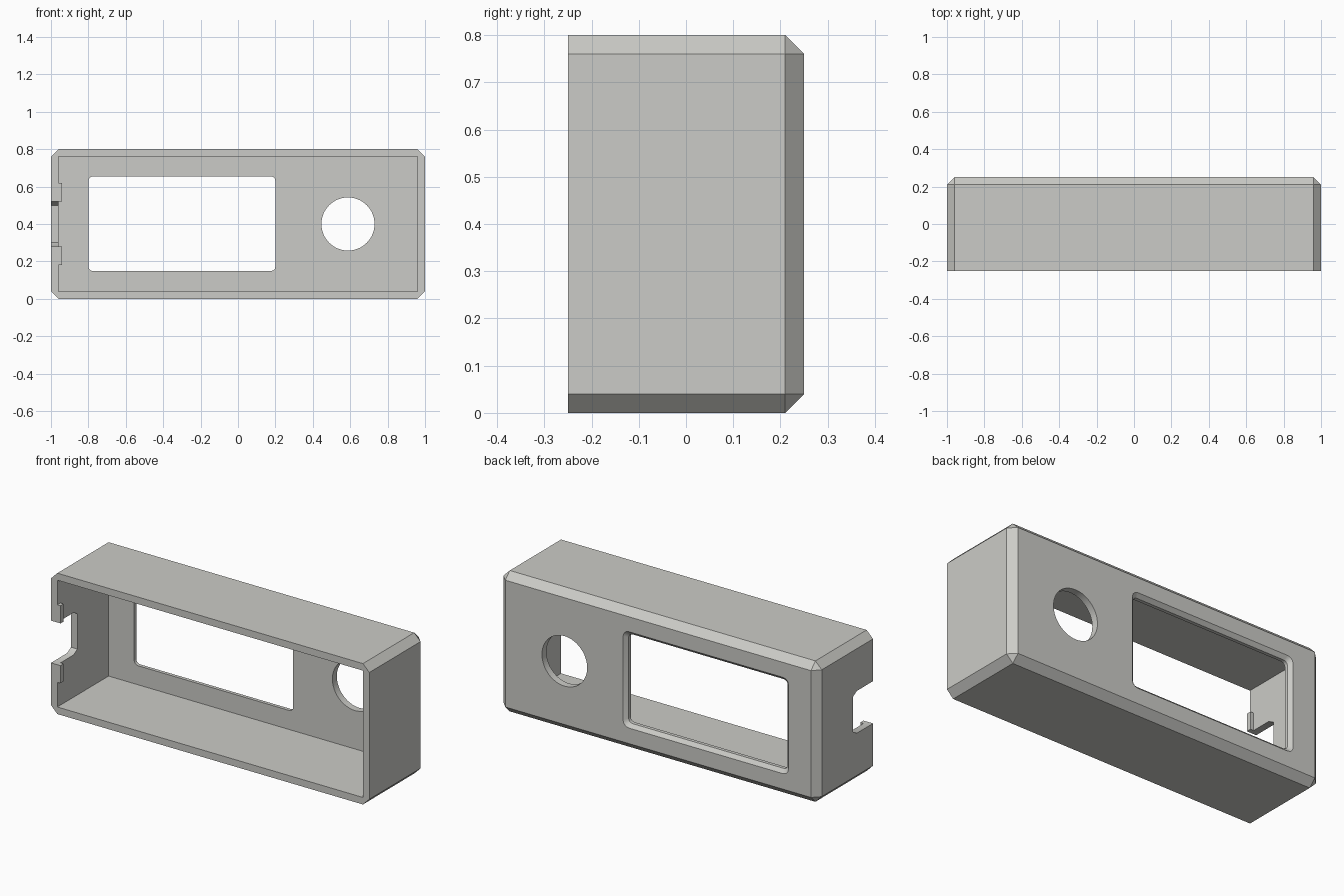
import bpy, bmesh, math

if "Cube" in bpy.data.objects:
    bpy.data.objects.remove(bpy.data.objects["Cube"])

grey = bpy.data.materials.new("warm_grey_plastic")
grey.diffuse_color = (0.6, 0.6, 0.57, 1)
grey.use_nodes = True
grey.node_tree.nodes["Principled BSDF"].inputs["Base Color"].default_value = grey.diffuse_color


def new_object(name, bm):
    bmesh.ops.recalc_face_normals(bm, faces=bm.faces)
    mesh = bpy.data.meshes.new(name)
    bm.to_mesh(mesh)
    bm.free()
    mesh.materials.append(grey)
    obj = bpy.data.objects.new(name, mesh)
    bpy.context.collection.objects.link(obj)
    return obj


def loft(name, rings):
    """Closed solid through rings with equal point counts."""
    bm = bmesh.new()
    loops = [[bm.verts.new(p) for p in ring] for ring in rings]
    n = len(loops[0])
    for a, b in zip(loops, loops[1:]):
        for i in range(n):
            j = (i + 1) % n
            bm.faces.new((a[i], a[j], b[j], b[i]))
    bm.faces.new(loops[0])
    bm.faces.new(loops[-1])
    return new_object(name, bm)


def box(name, x0, x1, y0, y1, z0, z1):
    return loft(name, [[(x0, y, z0), (x1, y, z0), (x1, y, z1), (x0, y, z1)]
                       for y in (y0, y1)])


def combine(target, tool, operation):
    mod = target.modifiers.new(operation, 'BOOLEAN')
    mod.operation = operation
    mod.solver = 'EXACT'
    mod.object = tool
    bpy.context.view_layer.objects.active = target
    bpy.ops.object.modifier_apply(modifier=mod.name)
    bpy.data.objects.remove(tool, do_unlink=True)


def rounded_rect(x0, x1, z0, z1, r, y, steps=3):
    points = []
    for k, (cx, cz) in enumerate([(x1 - r, z1 - r), (x0 + r, z1 - r),
                                  (x0 + r, z0 + r), (x1 - r, z0 + r)]):
        for s in range(steps + 1):
            a = math.pi / 2 * (k + s / steps)
            points.append((cx + r * math.cos(a), y, cz + r * math.sin(a)))
    return points


# Outer body, chamfered everywhere except the front rim
bm = bmesh.new()
bmesh.ops.create_cube(bm, size=1)
for v in bm.verts:
    v.co = (v.co.x * 2, v.co.y * 0.5, v.co.z * 0.8 + 0.4)
edges = [e for e in bm.edges if max(v.co.y for v in e.verts) > 0]
bmesh.ops.bevel(bm, geom=edges, offset=0.04, segments=1, affect='EDGES')
shell = new_object("housing_shell", bm)

# Open front cavity
combine(shell, box("cavity", -0.96, 0.96, -0.4, 0.21, 0.04, 0.76), 'DIFFERENCE')

# Display window, flared on the outer face of the back wall
window = [(0.0, 0.1), (0.0, 0.23), (0.02, 0.25), (0.02, 0.3)]
combine(shell, loft("window", [
    rounded_rect(-0.8 - g, 0.2 + g, 0.148 - g, 0.655 + g, 0.025 + g / 2, y)
    for g, y in window]), 'DIFFERENCE')

# Round opening
combine(shell, loft("round_hole", [
    [(0.588 + 0.142 * math.cos(i * math.tau / 64), y,
      0.4 + 0.142 * math.sin(i * math.tau / 64)) for i in range(64)]
    for y in (0.1, 0.4)]), 'DIFFERENCE')

# Latch tabs on the inner side of the left wall
for z in (0.18, 0.52):
    combine(shell, box("latch_tab", -0.98, -0.94, -0.25, -0.222, z, z + 0.1), 'UNION')

# Cable notch in the left wall, narrowing at its deep end
notch = [(-0.4, 0.28), (-0.105, 0.28), (-0.07, 0.30),
         (-0.07, 0.50), (-0.105, 0.52), (-0.4, 0.52)]
combine(shell, loft("cable_notch", [[(x, y, z) for y, z in notch]
                                    for x in (-1.1, -0.9)]), 'DIFFERENCE')

# Smooth only the curved hole walls
bpy.ops.object.select_all(action='DESELECT')
shell.select_set(True)
bpy.context.view_layer.objects.active = shell
bpy.ops.object.shade_smooth_by_angle(angle=math.radians(32))
